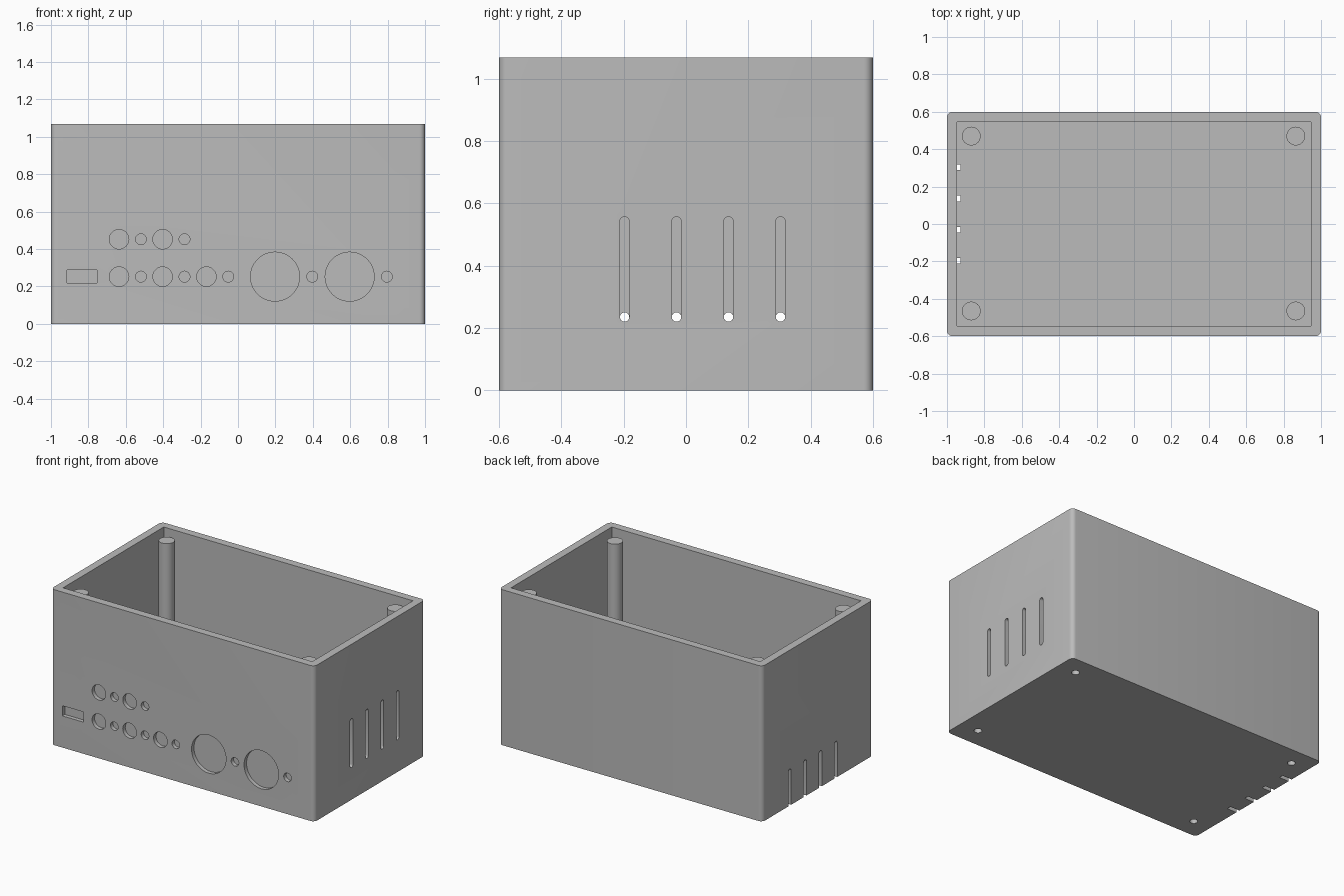
import bpy, bmesh, math
from mathutils import Matrix, Vector

if "Cube" in bpy.data.objects:
    bpy.data.objects.remove(bpy.data.objects["Cube"], do_unlink=True)

WIDTH, DEPTH, HEIGHT, WALL = 2.0, 1.2, 1.067, 0.054
RECESS = 0.027
ROT_X = Matrix.Rotation(math.pi / 2, 4, 'X')
ROT_Y = Matrix.Rotation(math.pi / 2, 4, 'Y')

grey = bpy.data.materials.new("light grey plastic")
grey.use_nodes = True
grey.diffuse_color = (0.5, 0.5, 0.5, 1)
grey.node_tree.nodes["Principled BSDF"].inputs["Base Color"].default_value = (0.5, 0.5, 0.5, 1)


def box(bm, lo, hi):
    lo, hi = Vector(lo), Vector(hi)
    m = Matrix.Translation((lo + hi) / 2) @ Matrix.Diagonal((*(hi - lo), 1))
    return bmesh.ops.create_cube(bm, size=1, matrix=m)["verts"]


def cylinder(bm, centre, radius, length, turn=Matrix(), sides=32):
    bmesh.ops.create_cone(bm, cap_ends=True, segments=sides, radius1=radius, radius2=radius,
                          depth=length, matrix=Matrix.Translation(centre) @ turn)


def slot(bm, x0, x1, y, z0, z1, r=0.015):
    # Upright slot with rounded ends: a capsule outline pushed along x
    ring = []
    for z, start in ((z1, 0), (z0, math.pi)):
        for i in range(9):
            a = start + math.pi * i / 8
            ring.append(bm.verts.new((x0, y + r * math.cos(a), z + r * math.sin(a))))
    face = bm.faces.new(ring)
    moved = bmesh.ops.extrude_face_region(bm, geom=[face], use_keep_orig=True)["geom"]
    bmesh.ops.translate(bm, vec=(x1 - x0, 0, 0),
                        verts=[v for v in moved if isinstance(v, bmesh.types.BMVert)])


def finish(name, bm):
    bmesh.ops.recalc_face_normals(bm, faces=bm.faces)
    mesh = bpy.data.meshes.new(name)
    bm.to_mesh(mesh)
    bm.free()
    mesh.materials.append(grey)
    obj = bpy.data.objects.new(name, mesh)
    bpy.context.collection.objects.link(obj)
    return obj


def select(obj):
    bpy.ops.object.select_all(action='DESELECT')
    obj.select_set(True)
    bpy.context.view_layer.objects.active = obj


def cut(obj, cutter):
    cutter.hide_render = True
    mod = obj.modifiers.new("cut", 'BOOLEAN')
    mod.operation, mod.solver, mod.object = 'DIFFERENCE', 'EXACT', cutter
    select(obj)
    bpy.ops.object.modifier_apply(modifier=mod.name)
    bpy.data.objects.remove(cutter, do_unlink=True)


def smooth(obj):
    select(obj)
    bpy.ops.object.shade_smooth_by_angle(angle=math.radians(30))


# Outer block with rounded upright corners
bm = bmesh.new()
box(bm, (-WIDTH / 2, -DEPTH / 2, 0), (WIDTH / 2, DEPTH / 2, HEIGHT))
upright = [e for e in bm.edges if abs(e.verts[0].co.z - e.verts[1].co.z) > 0.5]
bmesh.ops.bevel(bm, geom=upright, offset=0.03, segments=6, profile=0.5, affect='EDGES')
case = finish("case", bm)

# Open cavity with square corners
bm = bmesh.new()
ix, iy = WIDTH / 2 - WALL, DEPTH / 2 - WALL
box(bm, (-ix, -iy, WALL), (ix, iy, HEIGHT + 0.2))
cut(case, finish("cavity_cutter", bm))

# Front panel recesses: rectangular port, then sockets with indicator holes
bm = bmesh.new()
front = -DEPTH / 2
box(bm, (-0.914, front - 0.1, 0.217), (-0.754, front + RECESS, 0.287))
LOW, HIGH = 0.252, 0.452
sockets = [(-0.636, LOW), (-0.403, LOW), (-0.169, LOW), (-0.636, HIGH), (-0.403, HIGH)]
holes = [(x, z, 0.052) for x, z in sockets]
holes += [(x + 0.117, z, 0.029) for x, z in sockets]
for x in (0.198, 0.597):
    holes += [(x, LOW, 0.131), (x + 0.199, LOW, 0.029)]
for x, z, r in holes:
    cylinder(bm, (x, front + RECESS - 0.1, z), r, 0.2, ROT_X, 48)
cut(case, finish("front_panel_cutter", bm))

# Side vents: closed slots on the left, slots running out through the floor on the right
bm = bmesh.new()
for i in range(4):
    y = -0.197 + i * 0.1667
    slot(bm, 0.928, 1.1, y, 0.235, 0.542)
    slot(bm, -1.1, -0.928, y, -0.07, 0.235)
cut(case, finish("vent_cutter", bm))

# Corner posts with screw holes reaching up from below
POST_TOP = 1.025
spots = [(x, y) for x in (-0.87, 0.865) for y in (-0.465, 0.47)]


def screw_holes(places):
    bm = bmesh.new()
    for x, y in places:
        cylinder(bm, (x, y, 0.1), 0.025, 0.6, sides=24)
    return finish("screw_hole_cutter", bm)


cut(case, screw_holes(spots))
smooth(case)
for (x, y), name in zip(spots, ("front_right", "back_right", "front_left", "back_left")):
    bm = bmesh.new()
    cylinder(bm, (x, y, (WALL + POST_TOP) / 2), 0.05, POST_TOP - WALL)
    post = finish(name + "_post", bm)
    cut(post, screw_holes([(x, y)]))
    smooth(post)
